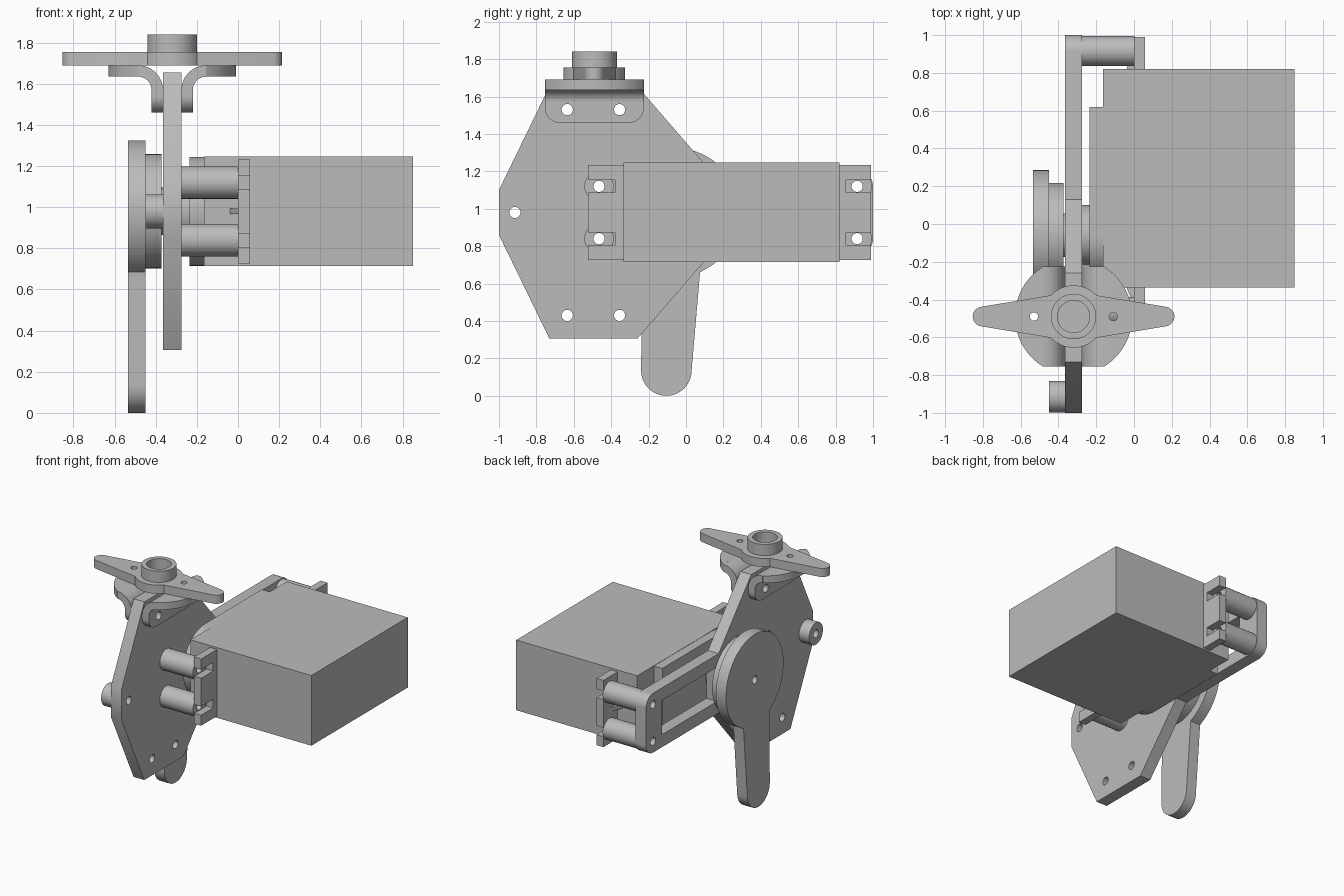
import bpy, bmesh, math
from mathutils import Matrix, Vector

cube = bpy.data.objects.get("Cube")
if cube:
    bpy.data.objects.remove(cube)

grey = bpy.data.materials.new("plain_grey")
grey.use_nodes = True
COLOR = (0.5, 0.5, 0.5, 1)
grey.diffuse_color = COLOR
grey.node_tree.nodes["Principled BSDF"].inputs["Base Color"].default_value = COLOR

# Columns give the world directions of the outline's two axes and its depth
FRAMES = {
    "x": ((0, 1, 0), (0, 0, 1), (1, 0, 0)),
    "y": ((1, 0, 0), (0, 0, 1), (0, -1, 0)),
    "z": ((1, 0, 0), (0, 1, 0), (0, 0, 1)),
}


def arc(c, r, a0, a1, n=12):
    angles = [math.radians(a0 + (a1 - a0) * i / n) for i in range(n + 1)]
    return [(c[0] + r * math.cos(a), c[1] + r * math.sin(a)) for a in angles]


def circle(c, r, n=48):
    return arc(c, r, 0, 360, n)[:-1]


def rect(a0, a1, b0, b1):
    return [(a0, b0), (a1, b0), (a1, b1), (a0, b1)]


def slab(name, axis, lo, hi, *outlines):
    """Extrude an outline with holes between two positions on an axis."""
    curve = bpy.data.curves.new(name, "CURVE")
    curve.dimensions = "2D"
    curve.fill_mode = "BOTH"
    curve.extrude = (hi - lo) / 2
    for pts in outlines:
        spline = curve.splines.new("POLY")
        spline.points.add(len(pts) - 1)
        for p, (a, b) in zip(spline.points, pts):
            p.co = (a, b, 0, 1)
        spline.use_cyclic_u = True
    temp = bpy.data.objects.new(name + "_outline", curve)
    bpy.context.scene.collection.objects.link(temp)
    deps = bpy.context.evaluated_depsgraph_get()
    mesh = bpy.data.meshes.new_from_object(temp.evaluated_get(deps))
    bpy.data.objects.remove(temp)

    rot = Matrix(FRAMES[axis]).transposed().to_4x4()
    shift = Vector([(lo + hi) / 2 if k == axis else 0 for k in "xyz"])
    mesh.transform(Matrix.Translation(shift) @ rot)
    bm = bmesh.new()
    bm.from_mesh(mesh)
    bmesh.ops.remove_doubles(bm, verts=bm.verts, dist=1e-5)
    bmesh.ops.recalc_face_normals(bm, faces=bm.faces)
    for f in bm.faces:
        f.smooth = True
    bm.to_mesh(mesh)
    bm.free()
    mesh.set_sharp_from_angle(angle=math.radians(30))
    mesh.name = name
    mesh.materials.clear()
    mesh.materials.append(grey)
    ob = bpy.data.objects.new(name, mesh)
    bpy.context.scene.collection.objects.link(ob)
    return ob


PX0, PX1 = -0.365, -0.275          # mounting plate thickness
MID = 0.98                         # height of the shaft
SHAFT = (-0.06, MID)
HOLE = 0.03
posts = [(y, MID + s * 0.14) for y in (-0.465, 0.915) for s in (-1, 1)]
peg = (-0.915, MID)
bracket_y = (-0.635, -0.355)

# Mounting plate with its long windowed arm, symmetric about the shaft height
half = [(-1, 0.12), (-0.73, 0.675), (-0.26, 0.675), (0.13, 0.225)]
half += arc((0.915, 0.14), 0.085, 90, 0)
outline = [(y, MID + d) for y, d in half] + [(y, MID - d) for y, d in reversed(half)]
plate_holes = [circle(p, HOLE, 24) for p in posts + [peg]]
plate_holes += [circle((y, MID + s * 0.55), HOLE, 24) for y in bracket_y for s in (-1, 1)]
slab("mounting_plate", "x", PX0, PX1, outline, circle(SHAFT, 0.165),
     rect(0.15, 0.81, MID - 0.13, MID + 0.13), *plate_holes)

# Motor body, rounded gear cap and shaft
slab("motor_body", "x", -0.165, 0.85, rect(-0.335, 0.82, 0.715, 1.247))
cap = arc(SHAFT, 0.265, 90, 270, 32) + [(0.62, MID - 0.265), (0.62, MID + 0.265)]
slab("gear_cap", "x", -0.235, -0.165, cap)
slab("shaft_boss", "x", -0.275, -0.235, circle(SHAFT, 0.16))
slab("output_shaft", "x", -0.375, -0.275, circle(SHAFT, 0.115))

# Motor flange with open screw slots, and its thin ribs
ends = []
for y_end, y_in, sides in ((0.99, 0.855, (-1, 1)), (-0.525, -0.38, (1, -1))):
    ends.append((y_end, MID - sides[1] * 0.253))
    for s in sides:
        z = MID + s * 0.14
        d = 0.033 * sides[1]
        ends += [(y_end, z - d), (y_in, z - d), (y_in, z + d), (y_end, z + d)]
    ends.append((y_end, MID + sides[1] * 0.253))
slab("motor_flange", "x", 0, 0.058, ends)
for name, y, s in (("front_rib", -0.335, -1), ("back_rib", 0.82, 1)):
    slab(name, "z", MID - 0.013, MID + 0.013,
         [(-0.04, y), (0.002, y), (0.002, y + s * 0.1)])

# Spacer posts and side peg
for i, p in enumerate(posts):
    slab(f"spacer_post_{i + 1}", "x", PX1, 0.003, circle(p, 0.079), circle(p, HOLE, 24))
slab("side_peg", "x", -0.45, PX0, circle(peg, 0.083), circle(peg, HOLE, 24))

# Large lever: disc with a tapered rounded leg
lever = arc(SHAFT, 0.345, -59, 239, 64)
lever += [(-0.235, 0.655)] + arc((-0.105, 0.135), 0.135, 180, 360, 24) + [(0.075, 0.66)]
slab("lever_disc", "x", -0.535, -0.45, lever, circle(SHAFT, HOLE, 24))
slab("lever_hub", "x", -0.45, -0.372, circle(SHAFT, 0.278), circle(SHAFT, HOLE, 24))

# Pair of bent brackets gripping the plate top
CX, CY = -0.32, -0.49
W = 0.265
for side, s in (("right", -1), ("left", 1)):
    x_in, x_out = sorted((CX + s * 0.045, CX + s * 0.1))
    leg = arc((CY - W + 0.08, 1.54), 0.08, 180, 270) + arc((CY + W - 0.08, 1.54), 0.08, 270, 360)
    leg += [(CY + W, 1.57), (CY - W, 1.57)]
    slab(f"{side}_bracket_leg", "x", x_in, x_out, leg,
         *[circle((y, 1.53), HOLE, 24) for y in bracket_y])
    bend = arc((0.165, 1.57), 0.12, 180, 90) + arc((0.165, 1.57), 0.065, 90, 180)
    slab(f"{side}_bracket_bend", "y", CY - W, CY + W, [(CX + s * x, z) for x, z in bend])
    wing = arc((0, 0), 0.31, -58, 58, 32)
    slab(f"{side}_bracket_wing", "z", 1.635, 1.69,
         [(CX + s * x, CY + y) for x, y in wing], circle((CX + s * 0.21, CY), 0.022, 24))

# Two-armed top horn with a hollow boss
horn = []
for turn in (0, 180):
    horn += arc((0.482, 0), 0.052, turn - 80, turn + 80) if turn == 0 else \
        arc((-0.482, 0), 0.052, 100, 260)
    horn += arc((0, 0), 0.165, turn + 43, turn + 137, 24)
horn = [(CX + x, CY + y) for x, y in horn]
slab("top_horn", "z", 1.69, 1.755, horn,
     *[circle((CX + s * 0.21, CY), 0.022, 24) for s in (-1, 1)])
slab("top_horn_boss", "z", 1.755, 1.84, circle((CX, CY), 0.12), circle((CX, CY), 0.085))
